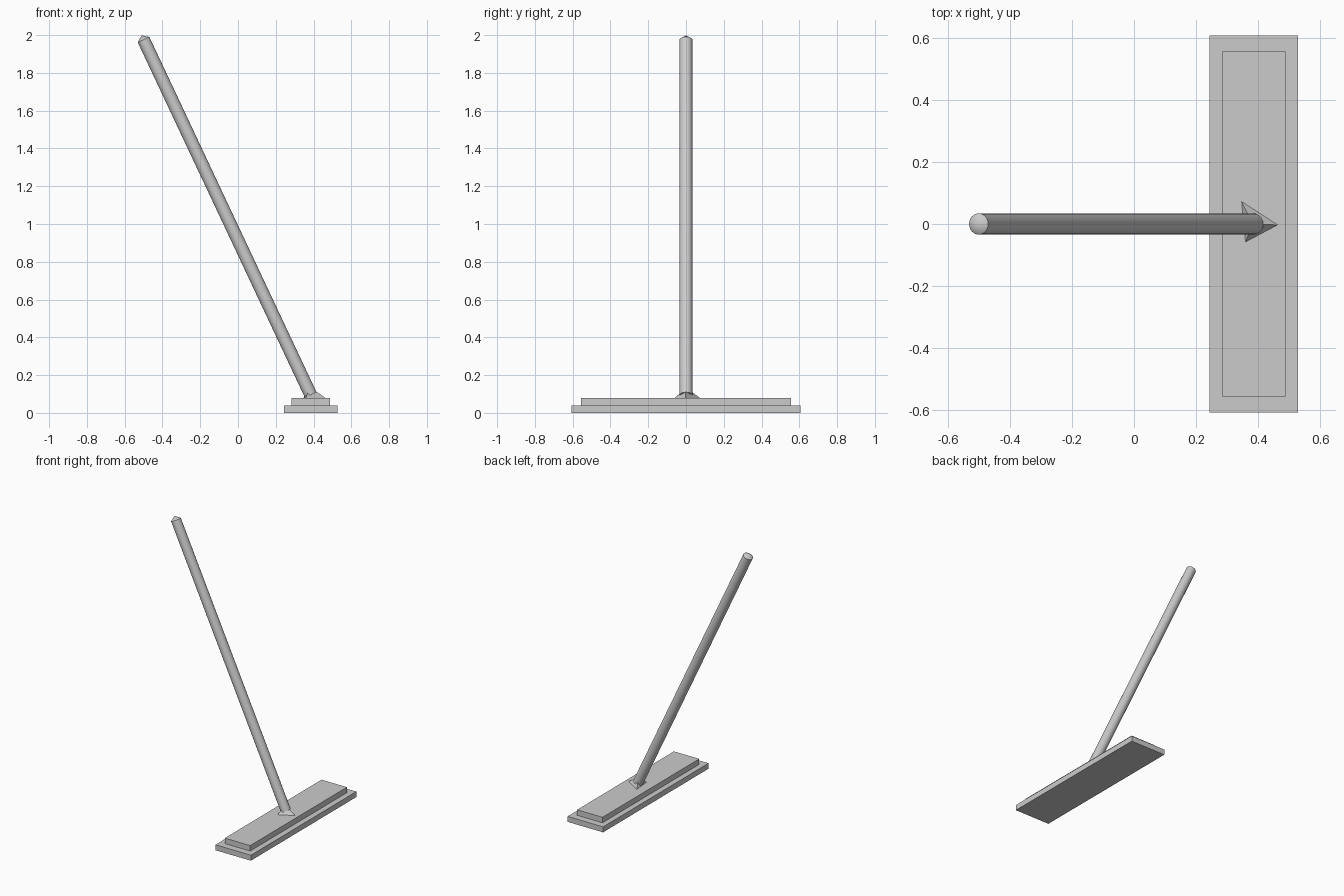
import bpy, bmesh
from mathutils import Vector

if "Cube" in bpy.data.objects:
    bpy.data.objects.remove(bpy.data.objects["Cube"])


def make_object(name, bm):
    bmesh.ops.recalc_face_normals(bm, faces=bm.faces[:])
    mesh = bpy.data.meshes.new(name)
    bm.to_mesh(mesh)
    bm.free()
    ob = bpy.data.objects.new(name, mesh)
    bpy.context.collection.objects.link(ob)
    return ob


def box(name, lo, hi):
    lo, hi = Vector(lo), Vector(hi)
    bm = bmesh.new()
    bmesh.ops.create_cube(bm, size=1)
    bmesh.ops.scale(bm, vec=hi - lo, verts=bm.verts)
    bmesh.ops.translate(bm, vec=(lo + hi) / 2, verts=bm.verts)
    return make_object(name, bm)


# Stepped broom head
box("head_lower", (0.243, -0.606, 0), (0.528, 0.606, 0.04))
box("head_upper", (0.283, -0.556, 0.04), (0.487, 0.556, 0.08))

# Leaning round pole with a shallow pointed top
start, end = Vector((0.385, 0, 0.095)), Vector((-0.50, 0, 1.976))
axis = end - start
length, r, sides = axis.length, 0.034, 32
bm = bmesh.new()
bmesh.ops.create_cone(bm, cap_ends=True, segments=sides, radius1=r, radius2=r, depth=length)
top = max(bm.faces, key=lambda f: f.calc_center_median().z)
tip = bmesh.ops.poke(bm, faces=[top])["verts"][0]
tip.co.z += 0.025
rot = axis.to_track_quat('Z', 'Y').to_matrix()
bmesh.ops.rotate(bm, matrix=rot, verts=bm.verts)
bmesh.ops.translate(bm, vec=(start + end) / 2, verts=bm.verts)
pole = make_object("pole", bm)
bpy.context.view_layer.objects.active = pole
pole.select_set(True)
bpy.ops.object.shade_smooth_by_angle(angle=0.5)

# Three-cornered foot where the pole meets the head
bm = bmesh.new()
corners = [(0.465, -0.003), (0.345, 0.075), (0.358, -0.06)]
base = [bm.verts.new((x, y, 0.078)) for x, y in corners]
apex = bm.verts.new((0.382, 0, 0.135))
bm.faces.new(base)
for i in range(3):
    bm.faces.new((base[i], base[(i + 1) % 3], apex))
make_object("pole_foot", bm)
